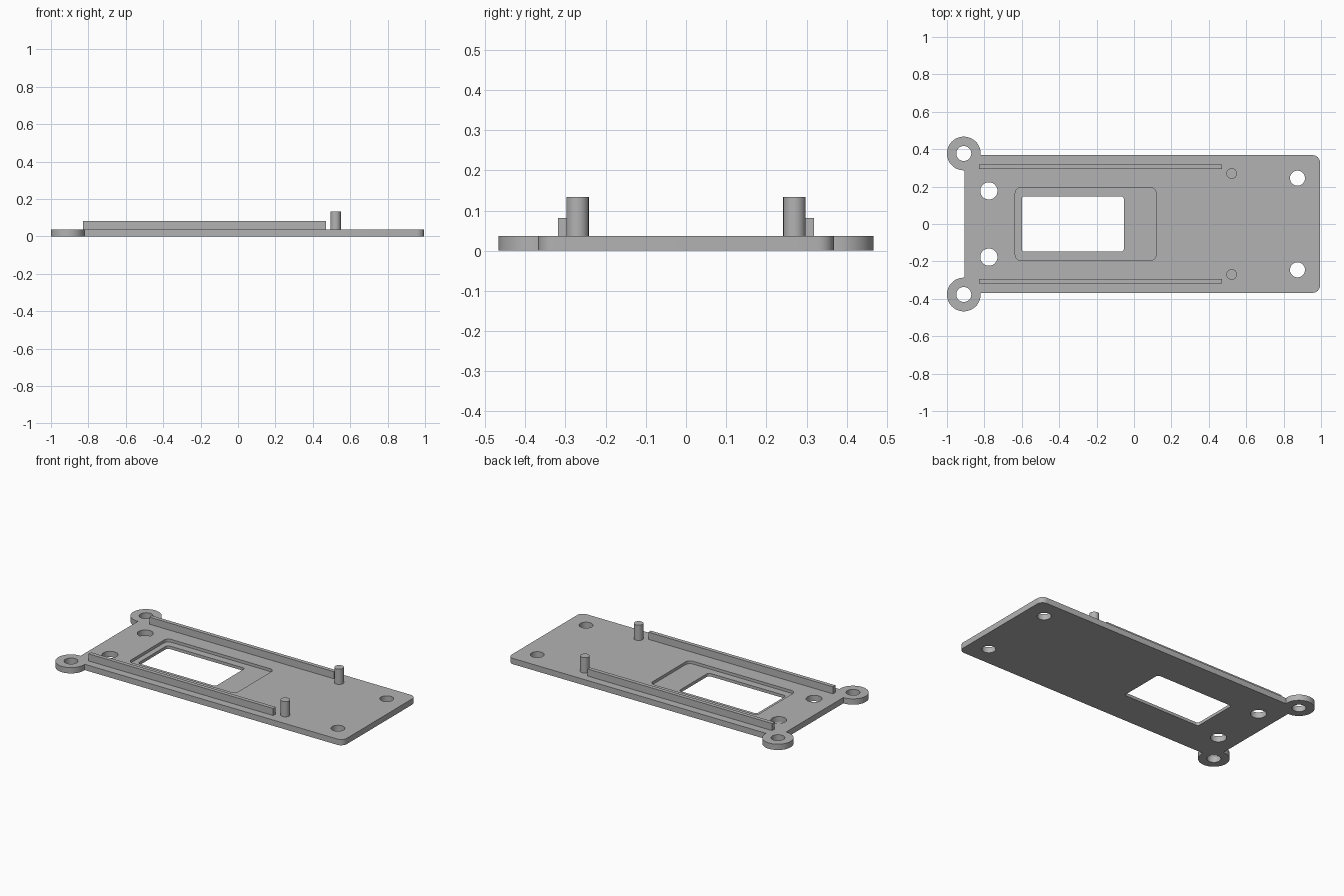
import bpy, bmesh
from math import cos, sin, pi, radians

cube = bpy.data.objects.get("Cube")
if cube:
    bpy.data.objects.remove(cube, do_unlink=True)

grey = bpy.data.materials.new("plain_grey")
grey.use_nodes = True
colour = (0.45, 0.45, 0.45, 1)
grey.diffuse_color = colour
grey.node_tree.nodes["Principled BSDF"].inputs["Base Color"].default_value = colour

THICK = 0.037


def prism(name, outline, z0, z1):
    """Extrude a flat counter-clockwise outline from z0 to z1."""
    bm = bmesh.new()
    face = bm.faces.new([bm.verts.new((x, y, z0)) for x, y in outline])
    new = bmesh.ops.extrude_face_region(bm, geom=[face])["geom"]
    bmesh.ops.translate(bm, vec=(0, 0, z1 - z0),
                        verts=[v for v in new if isinstance(v, bmesh.types.BMVert)])
    bmesh.ops.recalc_face_normals(bm, faces=bm.faces)
    mesh = bpy.data.meshes.new(name)
    bm.to_mesh(mesh)
    bm.free()
    mesh.materials.append(grey)
    obj = bpy.data.objects.new(name, mesh)
    bpy.context.collection.objects.link(obj)
    return obj


def circle(cx, cy, r, n=48):
    return [(cx + r * cos(2 * pi * i / n), cy + r * sin(2 * pi * i / n)) for i in range(n)]


def rounded(x0, x1, half_y, r, steps=8):
    """Rectangle centred on y = 0 with rounded corners."""
    corners = [(x1 - r, half_y - r), (x0 + r, half_y - r),
               (x0 + r, r - half_y), (x1 - r, r - half_y)]
    return [(cx + r * cos(pi / 2 * (k + i / steps)), cy + r * sin(pi / 2 * (k + i / steps)))
            for k, (cx, cy) in enumerate(corners) for i in range(steps + 1)]


def select(obj):
    bpy.ops.object.select_all(action="DESELECT")
    obj.select_set(True)
    bpy.context.view_layer.objects.active = obj


def combine(target, tool, operation):
    select(target)
    mod = target.modifiers.new(operation.lower(), "BOOLEAN")
    mod.operation = operation
    mod.solver = "EXACT"
    mod.object = tool
    bpy.ops.object.modifier_apply(modifier=mod.name)
    bpy.data.objects.remove(tool, do_unlink=True)


def smooth(obj):
    select(obj)
    bpy.ops.object.shade_smooth_by_angle(angle=radians(30))


# Base plate with two round mounting ears
plate = prism("base_plate", rounded(-0.905, 0.995, 0.368, 0.04), 0, THICK)
for side in (-1, 1):
    combine(plate, prism("ear", circle(-0.91, side * 0.377, 0.09, 64), 0, THICK), "UNION")

# Shallow pocket around a through window
combine(plate, prism("pocket", rounded(-0.635, 0.118, 0.195, 0.03), 0.019, 0.1), "DIFFERENCE")
combine(plate, prism("window", rounded(-0.6, -0.054, 0.148, 0.015), -0.1, 0.1), "DIFFERENCE")

# Screw holes in the ears and near both ends
for x, y, r in ((-0.91, 0.377, 0.04), (-0.776, 0.177, 0.046), (0.874, 0.245, 0.04)):
    for side in (-1, 1):
        combine(plate, prism("hole", circle(x, side * y, r), -0.1, 0.1), "DIFFERENCE")
smooth(plate)

# Long guide rails and locating pegs on each side
for label, side in (("left", -1), ("right", 1)):
    ya, yb = sorted((side * 0.293, side * 0.318))
    prism(f"rail_{'back' if side > 0 else 'front'}",
          [(-0.828, ya), (0.47, ya), (0.47, yb), (-0.828, yb)], THICK - 0.005, 0.082)
    smooth(prism(f"peg_{'back' if side > 0 else 'front'}",
                 circle(0.522, side * 0.27, 0.028), THICK - 0.005, 0.134))
